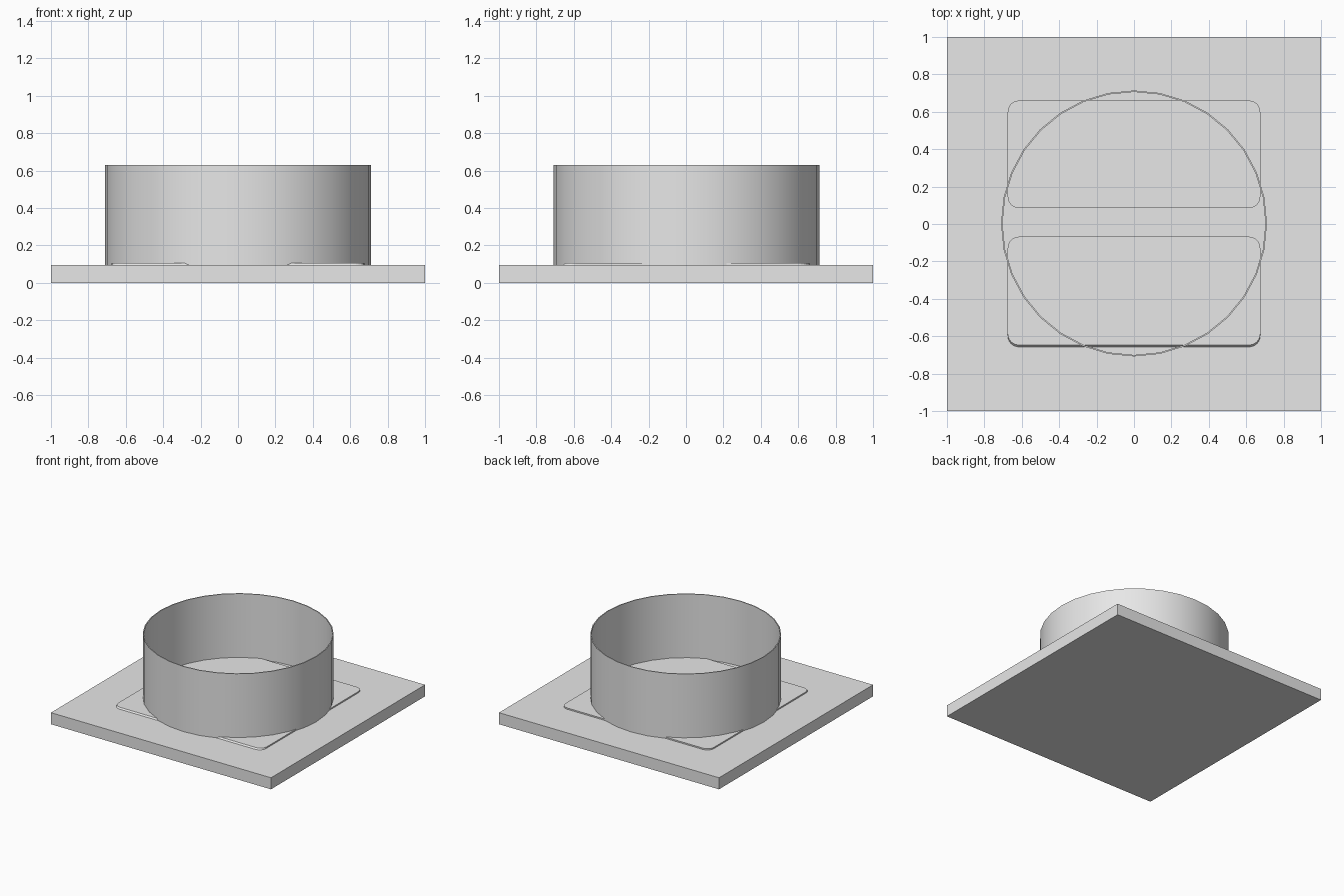
import bpy, bmesh, math

if "Cube" in bpy.data.objects:
    bpy.data.objects.remove(bpy.data.objects["Cube"])

grey = bpy.data.materials.new("light grey")
grey.diffuse_color = (0.8, 0.8, 0.8, 1)
grey.use_nodes = True
grey.node_tree.nodes["Principled BSDF"].inputs["Base Color"].default_value = grey.diffuse_color


def finish(name, bm, smooth=False):
    bmesh.ops.recalc_face_normals(bm, faces=bm.faces)
    mesh = bpy.data.meshes.new(name)
    bm.to_mesh(mesh)
    bm.free()
    mesh.materials.append(grey)
    obj = bpy.data.objects.new(name, mesh)
    bpy.context.collection.objects.link(obj)
    if smooth:
        bpy.ops.object.select_all(action='DESELECT')
        obj.select_set(True)
        bpy.context.view_layer.objects.active = obj
        bpy.ops.object.shade_smooth_by_angle(angle=math.radians(30))
    return obj


def rounded_rect(x0, x1, y0, y1, r, n=6):
    pts = []
    for cx, cy, a0 in ((x1 - r, y1 - r, 0), (x0 + r, y1 - r, 90),
                       (x0 + r, y0 + r, 180), (x1 - r, y0 + r, 270)):
        for i in range(n + 1):
            a = math.radians(a0 + 90 * i / n)
            pts.append((cx + r * math.cos(a), cy + r * math.sin(a)))
    return pts


def loft(name, lower, upper, z0, z1):
    bm = bmesh.new()
    a = [bm.verts.new((x, y, z0)) for x, y in lower]
    b = [bm.verts.new((x, y, z1)) for x, y in upper]
    n = len(a)
    for i in range(n):
        j = (i + 1) % n
        bm.faces.new((a[i], a[j], b[j], b[i]))
    bm.faces.new(a[::-1])
    bm.faces.new(b)
    return finish(name, bm)


# Square base plate
square = [(-1, -1), (1, -1), (1, 1), (-1, 1)]
loft("base_plate", square, square, 0, 0.095)

# Two thin raised pads; the front one has a sloping front edge
back = rounded_rect(-0.675, 0.675, 0.085, 0.66, 0.06)
loft("back_pad", back, back, 0.09, 0.106)
loft("front_pad", rounded_rect(-0.675, 0.675, -0.662, -0.068, 0.06),
     rounded_rect(-0.675, 0.675, -0.647, -0.068, 0.06), 0.09, 0.106)

# Thin open ring wall, 32 sides, made by spinning its rectangular profile
bm = bmesh.new()
loops = []
for i in range(32):
    a = 2 * math.pi * i / 32
    loops.append([bm.verts.new((r * math.cos(a), r * math.sin(a) + 0.003, z))
                  for r, z in ((0.703, 0.09), (0.711, 0.09), (0.711, 0.63), (0.703, 0.63))])
for i in range(32):
    p, q = loops[i], loops[(i + 1) % 32]
    for k in range(4):
        m = (k + 1) % 4
        bm.faces.new((p[k], q[k], q[m], p[m]))
finish("ring_wall", bm, smooth=True)
